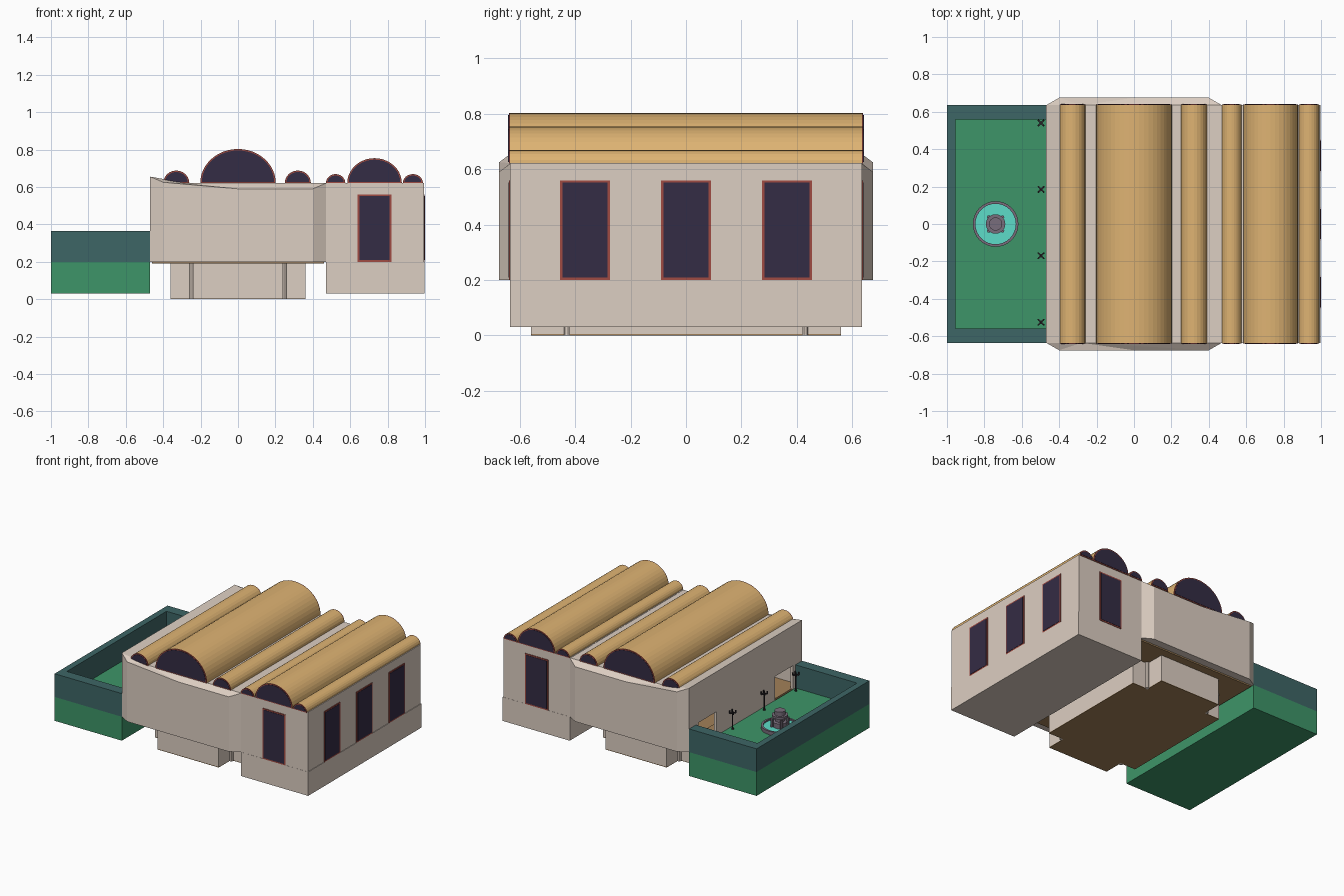
import bpy, bmesh
from math import sin, cos, pi

if "Cube" in bpy.data.objects:
    bpy.data.objects.remove(bpy.data.objects["Cube"])

COL = dict(stone=(.72, .62, .54), gold=(.73, .45, .17), red=(.35, .07, .055), glass=(.034, .025, .058),
           green=(.048, .30, .14), teal=(.048, .133, .133), water=(.11, .72, .58),
           metal=(.19, .155, .2), iron=(.03, .025, .03), floor=(.36, .22, .10))
MATS = {}
for k, c in COL.items():
    MATS[k] = bpy.data.materials.new(k)
    MATS[k].diffuse_color = (*c, 1)


def mesh(name, verts, faces, mat, tri=False):
    me = bpy.data.meshes.new(name)
    me.from_pydata(verts, [], faces)
    bm = bmesh.new()
    bm.from_mesh(me)
    bmesh.ops.recalc_face_normals(bm, faces=bm.faces)
    if tri:
        bmesh.ops.triangulate(bm, faces=bm.faces)
    bm.to_mesh(me)
    bm.free()
    me.materials.append(MATS[mat])
    ob = bpy.data.objects.new(name, me)
    bpy.context.collection.objects.link(ob)
    return ob


def prism(name, pts, place, a, b, mat, caps=(True, True)):
    """Extrude a 2D outline between a and b; place maps (u, v, w) to 3D."""
    n = len(pts)
    v = [place(p[0], p[1], w) for w in (a, b) for p in pts]
    f = [(i, (i + 1) % n, n + (i + 1) % n, n + i) for i in range(n)]
    if caps[0]:
        f.append(tuple(range(n)))
    if caps[1]:
        f.append(tuple(range(n, 2 * n)))
    return mesh(name, v, f, mat)


def up(u, v, w): return (u, v, w)
def along_y(u, v, w): return (u, w, v)


def box(name, x, y, z, mat):
    return prism(name, [(x[0], y[0]), (x[1], y[0]), (x[1], y[1]), (x[0], y[1])], up, *z, mat)


def rod(name, x, y, r, z, mat, n=8):
    return prism(name, [(x + r * cos(2 * pi * i / n), y + r * sin(2 * pi * i / n)) for i in range(n)],
                 up, *z, mat)


def lathe(name, x, y, prof, mat, n=24):
    v = [(x + r * cos(2 * pi * i / n), y + r * sin(2 * pi * i / n), z) for r, z in prof for i in range(n)]
    f = [(j * n + i, j * n + (i + 1) % n, (j + 1) * n + (i + 1) % n, (j + 1) * n + i)
         for j in range(len(prof) - 1) for i in range(n)]
    return mesh(name, v, f, mat)


def window(name, axis, c, face, s, w=.09, z=(.2, .56)):
    """Red frame and dark pane on a wall plane facing direction s."""
    for part, inset, d, mat in (("frame", 0, .004, "red"), ("pane", .009, .006, "glass")):
        r = (c - w + inset, c + w - inset)
        t = tuple(sorted((face - s * .01, face + s * d)))
        zz = (z[0] + inset, z[1] - inset)
        if axis == 'x':
            box(f"{name}_{part}", t, r, zz, mat)
        else:
            box(f"{name}_{part}", r, t, zz, mat)


def cut(ob, cutter):
    m = ob.modifiers.new("cut", 'BOOLEAN')
    m.object, m.operation, m.solver = cutter, 'DIFFERENCE', 'EXACT'
    bpy.context.view_layer.objects.active = ob
    bpy.ops.object.modifier_apply(modifier="cut")
    bpy.data.objects.remove(cutter)


# main hall: chamfered plan, sloping wall tops, raised left eave
edge = [(-.47, .635, .655), (-.4, .675, .625), (0, .675, .59), (.4, .675, .59), (.47, .635, .62)]
v, f = [], []
for s in (-1, 1):
    k = len(v)
    v += [(x, s * y, .2) for x, y, z in edge] + [(x, s * y, z) for x, y, z in edge] + [(-.28, s * .635, .622)]
    f += [(k + i, k + i + 1, k + i + 6, k + i + 5) for i in range(4)]
    f += [(k + a, k + b, k + 10) for a, b in ((5, 6), (6, 7), (7, 8), (8, 9))]
f += [(5, 10, 21, 16), (10, 9, 20, 21), (0, 5, 16, 11), (4, 9, 20, 15), (0, 1, 2, 3, 4, 15, 14, 13, 12, 11)]
hall = mesh("hall_walls", v, f, "stone", True)
cut(hall, box("cavity", (-.45, .45), (-.61, .61), (.1, .58), "stone"))
for s in (-1, 1):
    cut(hall, box("doorway", (-.6, -.4), sorted((s * .33, s * .53)), (.1, .37), "stone"))

# hall floor around the sunken pit
for s in (-1, 1):
    box("floor_side", sorted((s * .36, s * .46)), (-.62, .62), (.19, .204), "floor")
    box("floor_end", (-.36, .36), sorted((s * .56, s * .62)), (.19, .204), "floor")
    for t in (-1, 1):
        box("floor_corner", sorted((s * .24, s * .36)), sorted((t * .42, t * .56)), (.19, .204), "floor")
        rod("pit_column", s * .247, t * .427, .013, (0, .21), "stone")

# cross-shaped pit walls and bottom
quarter = [(.36, .42), (.24, .42), (.24, .56)]
cross = (quarter + [(-x, y) for x, y in quarter[::-1]] + [(-x, -y) for x, y in quarter]
         + [(x, -y) for x, y in quarter[::-1]])
prism("pit_walls", cross, up, .004, .195, "stone", (False, False))
prism("pit_bottom", cross, up, 0, .005, "floor")

# right wing with a slightly wider plinth
box("wing_plinth", (.47, .998), (-.636, .636), (.03, .2), "stone")
box("wing_walls", (.465, .994), (-.635, .635), (.2, .622), "stone")
for y in (-.365, 0, .365):
    window("side_window", 'x', y, .994, 1)
    window("inner_window", 'x', y, .45, -1)
for s in (-1, 1):
    window("end_window", 'y', .73, s * .635, s)

# barrel vaults with red-rimmed lunettes
vaults = [(-.33, .07, .068, 12), (0, .202, .183, 24), (.32, .07, .068, 12),
          (.522, .052, .049, 12), (.73, .146, .134, 20), (.935, .054, .049, 12)]


def arch(x, rx, h, n):
    return [(x + rx * cos(pi * i / n), .62 + h * sin(pi * i / n)) for i in range(n + 1)]


for x, rx, h, n in vaults:
    prism("roof_vault", arch(x, rx, h, n), along_y, -.636, .636, "gold")
    for s in (-1, 1):
        prism("lunette_rim", arch(x, rx, h, n), along_y, s * .635, s * .640, "red")
        pane = [(u, z + .006) for u, z in arch(x, rx - .009, h - .014, n)]
        prism("lunette_pane", pane, along_y, s * .636, s * .642, "glass")

# walled courtyard
box("court_base", (-1, -.47), (-.635, .635), (.03, .2), "green")
box("court_wall_outer", (-1, -.955), (-.635, .635), (.2, .365), "teal")
for s in (-1, 1):
    box("court_wall_end", (-.955, -.47), sorted((s * .56, s * .635)), (.2, .365), "teal")

# fountain: basin, water, tiered pedestal and spouts
fx = -.74
lathe("fountain_basin", fx, 0, [(.122, .2), (.122, .225), (.108, .225), (.108, .2)], "metal", 32)
rod("fountain_water", fx, 0, .11, (.2, .215), "water", 32)
lathe("fountain_pedestal", fx, 0, [(.045, .2), (.045, .25), (.03, .255), (.03, .275), (.052, .285),
                                   (.052, .3), (.035, .3), (.035, .33), (0, .33)], "metal")
for sx in (-1, 1):
    for sy in (-1, 1):
        rod("fountain_spout", fx + sx * .037, sy * .037, .01, (.21, .275), "metal", 6)

# courtyard lamps with crossed arms
for y in (-.525, -.17, .185, .54):
    rod("lamp_post", -.497, y, .004, (.2, .335), "iron", 6)
    rod("lamp_foot", -.497, y, .009, (.2, .208), "iron", 8)
    for s in (-1, 1):
        d, w = .014, .003
        bar = [(-d - w, -d + w), (-d + w, -d - w), (d + w, d - w), (d - w, d + w)]
        prism("lamp_arm", [(-.497 + a, y + s * b) for a, b in bar], up, .31, .318, "iron")
        for t in (-1, 1):
            rod("lamp_cup", -.497 + t * d, y + s * t * d, .005, (.312, .332), "iron", 6)

for m in bpy.data.materials:
    if m.users and not m.is_grease_pencil:
        m.use_nodes = True
        m.node_tree.nodes["Principled BSDF"].inputs["Base Color"].default_value = m.diffuse_color
